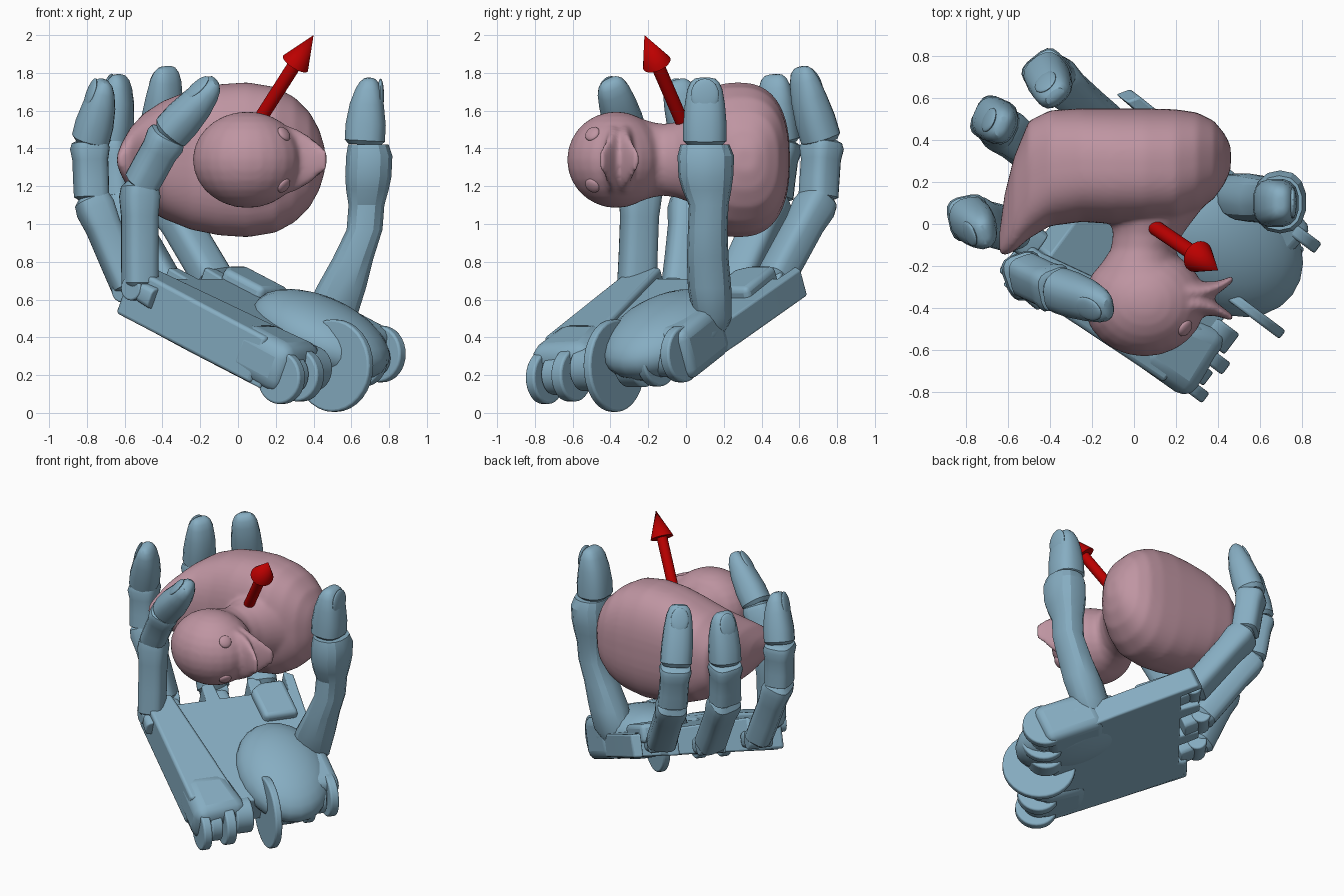
import bpy, bmesh, math
from mathutils import Vector as V, Matrix

if "Cube" in bpy.data.objects:
    bpy.data.objects.remove(bpy.data.objects["Cube"])


def material(name, rgb):
    m = bpy.data.materials.new(name)
    m.diffuse_color = (*rgb, 1)
    m.use_nodes = True
    m.node_tree.nodes["Principled BSDF"].inputs["Base Color"].default_value = m.diffuse_color
    return m


BLUE = material("blue", (0.24, 0.42, 0.54))
PINK = material("pink", (0.52, 0.30, 0.36))
RED = material("red", (0.5, 0.0, 0.0))


def finish(name, bm, mat, angle=35, bevel=0):
    bmesh.ops.recalc_face_normals(bm, faces=bm.faces)
    me = bpy.data.meshes.new(name)
    bm.to_mesh(me)
    bm.free()
    ob = bpy.data.objects.new(name, me)
    bpy.context.collection.objects.link(ob)
    me.materials.append(mat)
    bpy.ops.object.select_all(action='DESELECT')
    ob.select_set(True)
    bpy.context.view_layer.objects.active = ob
    bpy.ops.object.shade_smooth_by_angle(angle=math.radians(angle))
    if bevel:
        b = ob.modifiers.new("bevel", 'BEVEL')
        b.width, b.segments = bevel, 3
    return ob


def loft(bm, rings, n=16, power=2.0):
    """Skin superelliptic rings given as (centre, u radius vector, v radius vector)."""
    loops = []
    for c, u, v in rings:
        loop = []
        for i in range(n):
            a = 2 * math.pi * (i + 0.5) / n
            ca, sa = math.cos(a), math.sin(a)
            loop.append(bm.verts.new(c + u * math.copysign(abs(ca) ** (2 / power), ca)
                                     + v * math.copysign(abs(sa) ** (2 / power), sa)))
        loops.append(loop)
    for a, b in zip(loops, loops[1:]):
        for i in range(n):
            bm.faces.new((a[i], a[(i + 1) % n], b[(i + 1) % n], b[i]))
    bm.faces.new(loops[0])
    bm.faces.new(loops[-1])


def ball(bm, c, r, rot=Matrix()):
    bmesh.ops.create_uvsphere(bm, u_segments=24, v_segments=14, radius=1,
                              matrix=Matrix.Translation(c) @ rot @ Matrix.Diagonal((*r, 1)))


def rod(bm, p, q, r1, r2=None, n=24):
    p, q = V(p), V(q)
    rot = (q - p).to_track_quat('Z', 'Y').to_matrix().to_4x4()
    bmesh.ops.create_cone(bm, segments=n, cap_ends=True, radius1=r1, radius2=r1 if r2 is None else r2,
                          depth=(q - p).length, matrix=Matrix.Translation((p + q) / 2) @ rot)


# Toy bird lying on its side: body, tail, neck, head and open bill blended into one skin
X, Y, Z = V((1, 0, 0)), V((0, 1, 0)), V((0, 0, 1))
bm = bmesh.new()
body = [(-.64, -.14, -.04, .03), (-.615, -.15, .14, .09), (-.57, -.13, .32, .17), (-.5, -.07, .49, .245),
        (-.4, -.01, .54, .31), (-.25, .01, .55, .37), (-.1, 0, .55, .40), (.05, 0, .55, .41),
        (.2, .01, .545, .385), (.3, .06, .53, .33), (.38, .12, .49, .25), (.43, .19, .43, .16), (.46, .26, .37, .06)]
loft(bm, [(V((x, (a + b) / 2, 1.34)), Y * (b - a) / 2, Z * h) for x, a, b, h in body], 48, 2.5)
neck = [(.25, -.2, .40, .32), (.12, -.16, .36, .28), (.03, -.11, .29, .23), (-.05, -.10, .23, .20),
        (-.12, -.11, .20, .19), (-.18, -.15, .21, .20), (-.24, -.19, .27, .22)]
loft(bm, [(V(((a + b) / 2, y, 1.34)), X * (b - a) / 2, Z * h) for y, a, b, h in neck], 32)
HEAD, HEAD_R = V((.05, -.37, 1.34)), V((.29, .26, .255))
ball(bm, HEAD, HEAD_R)
for y0, s in ((-.385, -1), (-.325, 1)):
    loft(bm, [(V((x, y0 + s * d, 1.34)), Y * ry, Z * rz) for x, d, ry, rz in
              ((.16, 0, .10, .20), (.25, 0, .075, .185), (.32, .0, .052, .16), (.38, .015, .036, .125),
               (.43, .04, .024, .085), (.475, .068, .014, .045))], 24)
bird = finish("bird_body", bm, PINK, 180)
rm = bird.modifiers.new("blend", 'REMESH')
rm.mode, rm.voxel_size, rm.use_smooth_shade = 'VOXEL', 0.014, True
sm = bird.modifiers.new("soften", 'SMOOTH')
sm.factor, sm.iterations = 0.5, 7

# Eyes set on the head surface
bm = bmesh.new()
for s in (1, -1):
    u = V((.62, -.45, .5 * s)).normalized()
    d = V(u[i] * HEAD_R[i] for i in range(3)) * .985
    ball(bm, HEAD + d, (.042, .042, .018), u.to_track_quat('Z', 'Y').to_matrix().to_4x4())
finish("eyes", bm, PINK, 60)

# Arrow
bm = bmesh.new()
tip, tail = V((.40, -.22, 2.0)), V((.017, .04, 1.4))
d = (tip - tail).normalized()
rod(bm, tail, tip - d * .19, .036)
rod(bm, tip - d * .19, tip, .078, 0)
finish("arrow", bm, RED)

# Palm frame: across (w), towards the fingers (l), out of the palm (n)
O, W = V((.51, -.38, .25)), V((.6, .8, 0))
L = V((-.732, .549, .403))
N = V((.322, -.242, .915))
PALM = Matrix((W, L, N)).transposed().to_4x4()


def at(w, l, n=0):
    return O + W * w + L * l + N * n


def slab(name, outline, n0, n1, bevel=.02, tilt=0):
    """Plate in the palm frame; tilt slopes its underside across the palm."""
    bm = bmesh.new()
    lo = [bm.verts.new(at(w, l, n0 + tilt * w)) for w, l in outline]
    hi = [bm.verts.new(at(w, l, n1)) for w, l in outline]
    bm.faces.new(lo)
    bm.faces.new(hi)
    for i in range(len(lo)):
        j = (i + 1) % len(lo)
        bm.faces.new((lo[i], lo[j], hi[j], hi[i]))
    return finish(name, bm, BLUE, 30, bevel)


slab("palm_plate", [(-.5, .06), (-.53, .55), (-.54, 1.02), (-.40, 1.04), (-.36, .98), (-.15, .98), (-.14, 1.12),
                    (-.06, 1.12), (-.05, .98), (.17, .98), (.18, 1.12), (.26, 1.12), (.27, .98), (.43, .98),
                    (.44, 1.14), (.5, 1.1), (.48, .5), (.45, .05)], -.12, .075, .012, .08)
slab("outer_palm_bar", [(-.52, .12), (-.57, 1.05), (-.38, 1.05), (-.2, .12)], -.12, .11, .02, .07)
slab("inner_knuckle_bar", [(.18, .72), (.16, .98), (.24, 1.03), (.40, 1.03), (.42, .72)], 0, .13, .03)
slab("heel_block", [(-.52, -.06), (-.53, .32), (-.22, .32), (-.14, -.02)], -.16, .12, .08)

# Thumb mound: a low dome over a rounded bracket
bm = bmesh.new()
ball(bm, at(.18, .27, .06), (.31, .42, .19), PALM)
finish("thumb_mound", bm, BLUE, 60)
slab("thumb_bracket", [(.14, .03), (.12, .45), (.48, .42), (.5, .0)], -.1, .19, .06)

# Wrist hinge discs, all on one axis
bm = bmesh.new()
for w, t, r, l, n in ((-.46, .06, .14, -.02, -.06), (-.38, .08, .11, .0, -.05), (-.29, .07, .14, -.01, -.05),
                      (-.18, .12, .12, .03, -.03), (.0, .05, .245, 0, 0), (.12, .12, .13, .04, 0),
                      (.27, .06, .15, .03, .03), (.35, .08, .1, .03, .03), (.43, .06, .15, .04, .05)):
    rod(bm, at(w - t / 2, l, n), at(w + t / 2, l, n), r, n=32)
finish("wrist_hinges", bm, BLUE, 35, .012)


# Fingers: three links each, with hinge pins, a rounded tip and a nail
def link(bm, p, q, out, stations, power):
    d = (q - p).normalized()
    side = d.cross(out).normalized()
    up = side.cross(d)
    loft(bm, [(p.lerp(q, t) + up * off, side * a, up * b) for t, a, b, off in stations], 16, power)
    return side, up


LINK = [(.0, .075, .065, 0), (.05, .1, .088, 0), (.35, .097, .09, 0), (.7, .097, .09, 0), (.9, .108, .1, 0),
        (1, .1, .09, 0), (1.05, .075, .06, 0)]
TIP = [(0, .085, .08, 0), (.06, .106, .1, 0), (.3, .106, .1, 0), (.6, .098, .085, 0), (.82, .086, .065, .004),
       (.93, .07, .047, .006), (.985, .05, .028, .008), (1, .025, .012, .008)]
CORE = V((0, .2, 1.35))


def finger(name, pts):
    pts = [V(p) for p in pts]
    out = V((pts[2].x - CORE.x, pts[2].y - CORE.y, 0)).normalized()
    if name == "front_finger":
        out = V((-.9, -.3, .3))
    for i, part in enumerate(("lower", "middle", "tip")):
        p, q = pts[i], pts[i + 1]
        bm = bmesh.new()
        side, up = link(bm, p, q, out, TIP if i == 2 else LINK, 2.4 if i == 2 else 3.4)
        finish(f"{name}_{part}", bm, BLUE, 32)
    bm = bmesh.new()
    d = (q - p).normalized()
    tilt = (d - up * .13).normalized()
    rot = Matrix((side, tilt, side.cross(tilt))).transposed().to_4x4()
    ball(bm, p.lerp(q, .76) + up * .064, (.06, .085, .016), rot)
    finish(f"{name}_nail", bm, BLUE, 50)
    # fork and hinge pin joining the finger to the palm
    bm = bmesh.new()
    side, up = link(bm, pts[0] - L * .14, pts[0] + L * .0, N,
                    [(0, .085, .06, 0), (.6, .08, .055, 0), (1, .07, .045, 0)], 4)
    rod(bm, pts[0] - side * .085, pts[0] + side * .085, .065, n=20)
    finish(f"{name}_root", bm, BLUE, 30, .01)


finger("front_finger", [(-.52, -.26, .66), (-.52, -.24, 1.2), (-.37, -.31, 1.47), (-.11, -.40, 1.755)])
finger("second_finger", [(-.57, -.03, .65), (-.775, .02, 1.13), (-.785, .03, 1.43), (-.70, -.05, 1.76)])
finger("third_finger", [(-.37, .25, .66), (-.64, .46, 1.13), (-.67, .50, 1.43), (-.62, .46, 1.79)])
finger("back_finger", [(-.12, .46, .69), (-.38, .70, 1.13), (-.42, .72, 1.43), (-.37, .60, 1.83)])

# Thumb: flared base, knuckle and tip
bm = bmesh.new()
thumb = [(.46, .14, .42, .10, .07), (.49, .14, .5, .14, .10), (.545, .125, .66, .135, .115), (.61, .115, .82, .11, .11),
         (.67, .115, .97, .097, .105), (.68, .12, 1.1, .097, .105), (.685, .11, 1.18, .115, .13),
         (.69, .105, 1.25, .125, .145), (.695, .105, 1.36, .125, .15), (.69, .1, 1.42, .11, .13)]
loft(bm, [(V((x, y, z)), X * rx, Y * ry) for x, y, z, rx, ry in thumb], 14, 2.3)
finish("thumb_base", bm, BLUE, 25)
bm = bmesh.new()
link(bm, V((.67, .1, 1.42)), V((.69, .1, 1.775)), X, [(t, a * 1.1, b * 1.08, o) for t, a, b, o in TIP], 2.6)
finish("thumb_tip", bm, BLUE, 32)
bm = bmesh.new()
ball(bm, (.755, .1, 1.68), (.018, .075, .09))
finish("thumb_nail", bm, BLUE, 50)
